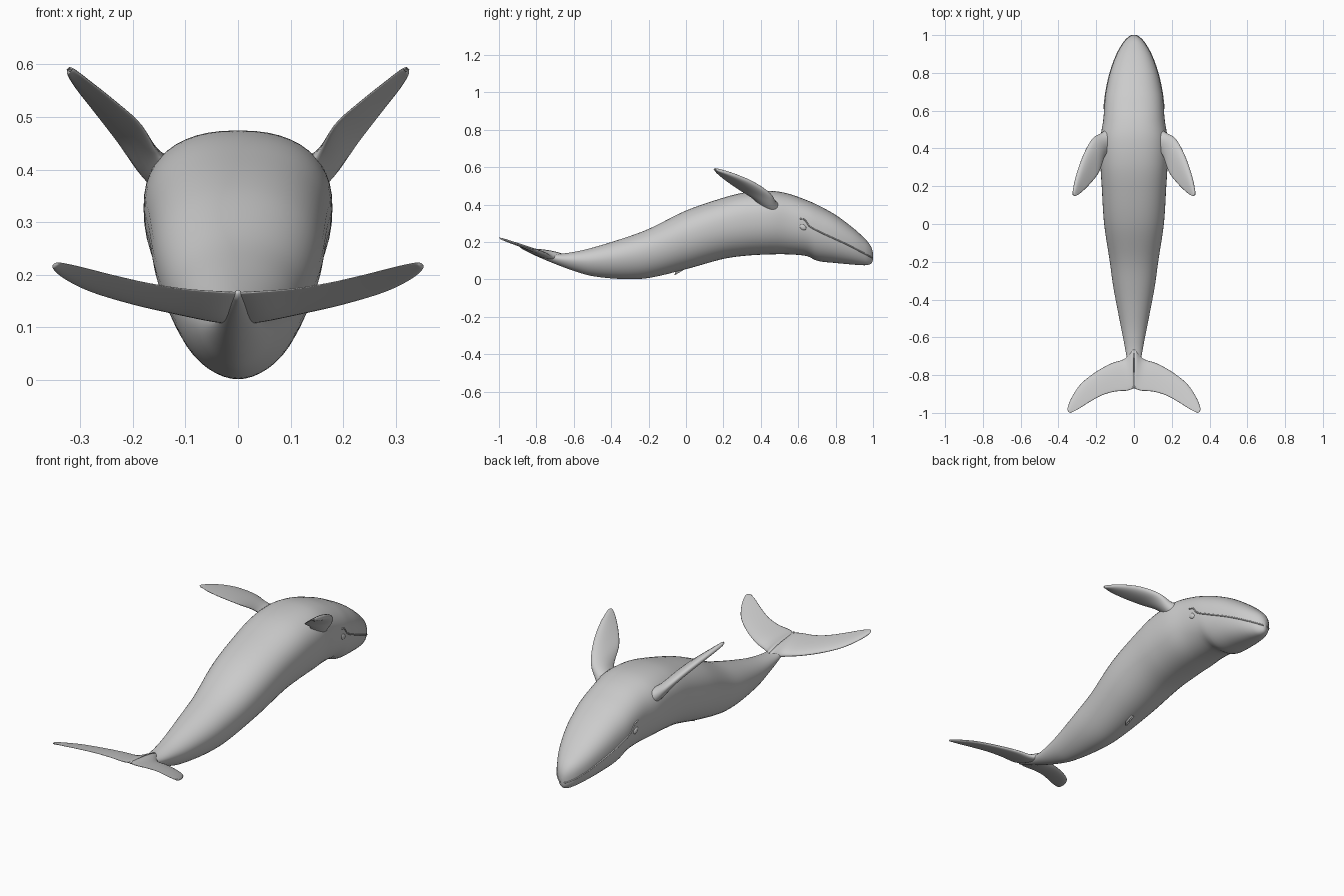
import bpy, bmesh, math
from mathutils import Vector
from mathutils.bvhtree import BVHTree

if "Cube" in bpy.data.objects:
    bpy.data.objects.remove(bpy.data.objects["Cube"])


def hermite(keys, y):
    """Smooth interpolation of rows (y, values...) sorted by y."""
    i = 0
    while i < len(keys) - 2 and y > keys[i + 1][0]:
        i += 1
    a, b = keys[i], keys[i + 1]
    p, n = keys[max(i - 1, 0)], keys[min(i + 2, len(keys) - 1)]
    h = b[0] - a[0]
    t = (y - a[0]) / h
    out = []
    for k in range(1, len(a)):
        ma = (b[k] - p[k]) / (b[0] - p[0]) * h
        mb = (n[k] - a[k]) / (n[0] - a[0]) * h
        out.append((2*t**3 - 3*t**2 + 1) * a[k] + (t**3 - 2*t**2 + t) * ma
                   + (3*t**2 - 2*t**3) * b[k] + (t**3 - t**2) * mb)
    return out


def loft(name, rings, mirror=False):
    """Skin closed rings of equal size and cap both ends."""
    bm = bmesh.new()
    loops = [[bm.verts.new(p) for p in r] for r in rings]
    n = len(loops[0])
    for a, b in zip(loops, loops[1:]):
        for i in range(n):
            bm.faces.new((a[i], a[(i + 1) % n], b[(i + 1) % n], b[i]))
    bm.faces.new(loops[0])
    bm.faces.new(loops[-1])
    if mirror:
        geo = bmesh.ops.duplicate(bm, geom=bm.verts[:] + bm.edges[:] + bm.faces[:])["geom"]
        for v in geo:
            if isinstance(v, bmesh.types.BMVert):
                v.co.x = -v.co.x
    bmesh.ops.recalc_face_normals(bm, faces=bm.faces[:])
    me = bpy.data.meshes.new(name)
    bm.to_mesh(me)
    bm.free()
    me.polygons.foreach_set("use_smooth", [True] * len(me.polygons))
    ob = bpy.data.objects.new(name, me)
    bpy.context.collection.objects.link(ob)
    return ob


def blade(name, stations, steps=28):
    """Fin from stations: (leading point, trailing point, thickness)."""
    keys = [(i, *le, *te, th) for i, (le, te, th) in enumerate(stations)]
    last = len(keys) - 1
    rings = []
    for s in range(steps + 1):
        u = last * s / steps
        v = hermite(keys, u)
        w = hermite(keys, min(u + .05, last))
        q = hermite(keys, max(u - .05, 0))
        le, te = Vector(v[:3]), Vector(v[3:6])
        span = (Vector(w[:3]) + Vector(w[3:6])) - (Vector(q[:3]) + Vector(q[3:6]))
        nrm = (le - te).cross(span).normalized()
        mid, half = (le + te) / 2, (le - te) / 2
        ring = []
        for i in range(24):
            a = math.tau * i / 24
            taper = .65 + .35 * math.cos(a)
            ring.append(mid + half * math.cos(a) + nrm * math.sin(a) * v[6] * .5 * taper * 1.3)
        rings.append(ring)
    return loft(name, rings, mirror=True)


# Body: y, half width, bottom, top
BODY = [
    (-.87, .005, .160, .171), (-.80, .024, .125, .157), (-.70, .040, .083, .137),
    (-.60, .058, .046, .147), (-.50, .078, .018, .170), (-.33, .110, .002, .222),
    (-.20, .128, .008, .270), (0, .158, .055, .368), (.20, .171, .110, .437),
    (.32, .178, .127, .466), (.45, .178, .134, .474), (.55, .163, .134, .458),
    (.65, .155, .124, .422), (.70, .149, .100, .400), (.80, .127, .088, .345),
    (.90, .091, .079, .270), (.96, .056, .076, .214), (.985, .033, .082, .183),
    (.997, .015, .095, .155), (1.0, .004, .112, .135)]
rings = []
N = 48
ys = [-.87 + 1.82 * i / 90 for i in range(91)] + [.95 + .05 * math.sin(math.pi / 2 * i / 12) for i in range(1, 13)]
for y in ys:
    w, lo, hi = hermite(BODY, y)
    f = min(max((y + .5) / .8, 0), 1)
    zc = lo + (hi - lo) * .57
    up, down = 2 / (2.0 + .35 * f), 2 / (1.75 + .4 * f)
    ring = []
    for i in range(N):
        c, s = math.cos(math.tau * i / N), math.sin(math.tau * i / N)
        e = up if s >= 0 else down
        x = math.copysign(abs(c) ** e, c) * w
        h = (hi - zc) if s >= 0 else (zc - lo)
        ring.append((x, y, zc + math.copysign(abs(s) ** e, s) * h))
    rings.append(ring)
body = loft("body", rings)

# Raised side flippers
blade("flippers", [
    ((.11, .53, .37), (.10, .36, .38), .10),
    ((.168, .485, .40), (.148, .37, .422), .062),
    ((.22, .452, .455), (.185, .275, .485), .042),
    ((.268, .365, .515), (.235, .21, .530), .034),
    ((.305, .26, .560), (.282, .165, .567), .026),
    ((.324, .175, .585), (.310, .148, .589), .016),
    ((.322, .156, .589), (.316, .150, .590), .006)])

# Tail flukes
blade("tail_flukes", [
    ((0, -.64, .115), (0, -.868, .166), .045),
    ((.045, -.71, .117), (.035, -.882, .168), .036),
    ((.12, -.738, .130), (.10, -.887, .173), .027),
    ((.20, -.782, .147), (.17, -.907, .184), .022),
    ((.28, -.845, .170), (.24, -.945, .200), .018),
    ((.33, -.918, .194), (.295, -.980, .214), .015),
    ((.352, -.975, .213), (.332, -.998, .222), .011),
    ((.348, -.993, .219), (.341, -.999, .222), .005)])

# Mouth line and eyes, projected onto the body surface
dg = bpy.context.evaluated_depsgraph_get()
tree = BVHTree.FromObject(body, dg)


def on_side(y, z):
    hit = tree.ray_cast(Vector((1, y, z)), Vector((-1, 0, 0)))[0]
    return hit or Vector((0, y, z))


MOUTH = [(.61, .325), (.635, .318), (.66, .285), (.72, .252), (.85, .192), (.94, .146), (.998, .115)]
path = [on_side(y, hermite(MOUTH, y)[0]) for y in [.61 + .388 * i / 50 for i in range(51)]]
lip = []
for i, p in enumerate(path):
    d = (path[min(i + 1, 50)] - path[max(i - 1, 0)]).normalized()
    a = d.cross(Vector((0, 0, 1))).normalized()
    b = d.cross(a)
    lip.append([p + .0035 * (a * math.cos(t * math.tau / 8) + b * math.sin(t * math.tau / 8)) for t in range(8)])
loft("mouth_line", lip, mirror=True)

for side, label in ((1, "right_eye"), (-1, "left_eye")):
    p = on_side(.625, .28)
    bpy.ops.mesh.primitive_uv_sphere_add(segments=20, ring_count=12, radius=1,
                                         location=(side * (p.x - .002), p.y, p.z))
    eye = bpy.context.object
    eye.name = label
    eye.scale = (.008, .02, .014)
    eye.rotation_euler.x = -.6
    bpy.ops.object.shade_smooth()

# Small belly flap
loft("belly_flap", [[(w, y0, .075), (w, y1, .065), (w * .4, y2, z)][:3] for w, y0, y1, y2, z in
                    ((-.010, .03, -.05, -.062, .022), (.010, .03, -.05, -.062, .022))])
